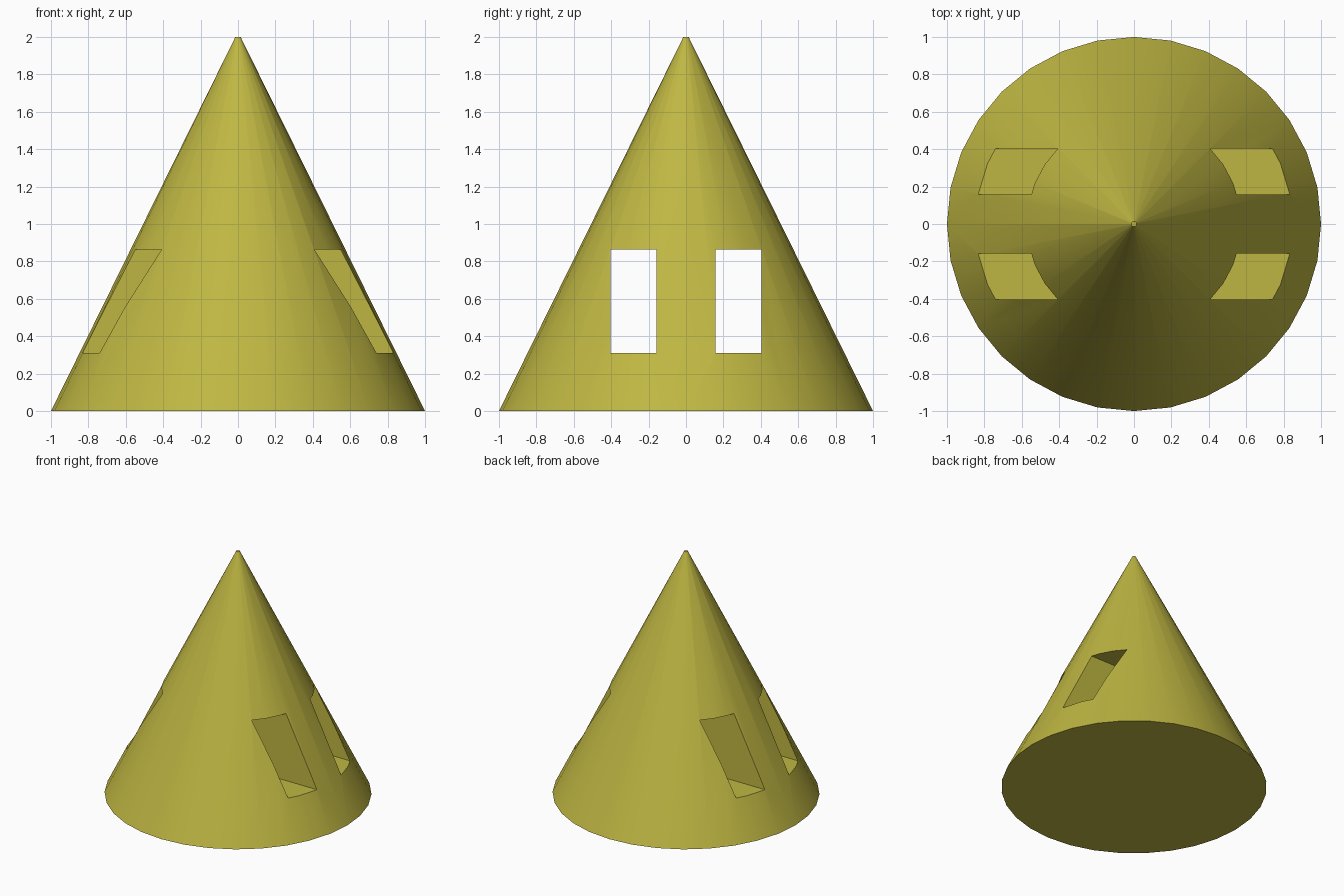
import bpy
import math

if "Cube" in bpy.data.objects:
    bpy.data.objects.remove(bpy.data.objects["Cube"])

# Olive yellow material
olive = bpy.data.materials.new("olive_yellow")
olive.diffuse_color = (0.52, 0.47, 0.055, 1)
olive.use_nodes = True
olive.node_tree.nodes["Principled BSDF"].inputs["Base Color"].default_value = olive.diffuse_color

# Solid cone body with a tiny flat tip
bpy.ops.mesh.primitive_cone_add(vertices=32, radius1=1, radius2=0.014,
                                depth=2, location=(0, 0, 1))
cone = bpy.context.object
cone.name = "cone_body"
cone.data.materials.append(olive)


def cut_slot(y0, y1, z0, z1):
    """Cut a rectangular slot through the cone along x."""
    bpy.ops.mesh.primitive_cube_add(size=1, location=(0, (y0 + y1) / 2, (z0 + z1) / 2))
    cutter = bpy.context.object
    cutter.name = "slot_cutter"
    cutter.scale = (3, y1 - y0, z1 - z0)
    cutter.hide_render = True
    cutter.data.materials.append(olive)

    mod = cone.modifiers.new("slot", 'BOOLEAN')
    mod.operation = 'DIFFERENCE'
    mod.solver = 'EXACT'
    mod.object = cutter
    bpy.ops.object.select_all(action='DESELECT')
    cone.select_set(True)
    bpy.context.view_layer.objects.active = cone
    bpy.ops.object.modifier_apply(modifier=mod.name)
    bpy.data.objects.remove(cutter, do_unlink=True)


# Two slots, mirrored about y = 0
cut_slot(0.158, 0.403, 0.31, 0.865)
cut_slot(-0.403, -0.158, 0.31, 0.865)

# Smooth side, crisp slot and base edges
bpy.ops.object.shade_smooth_by_angle(angle=math.radians(30))
